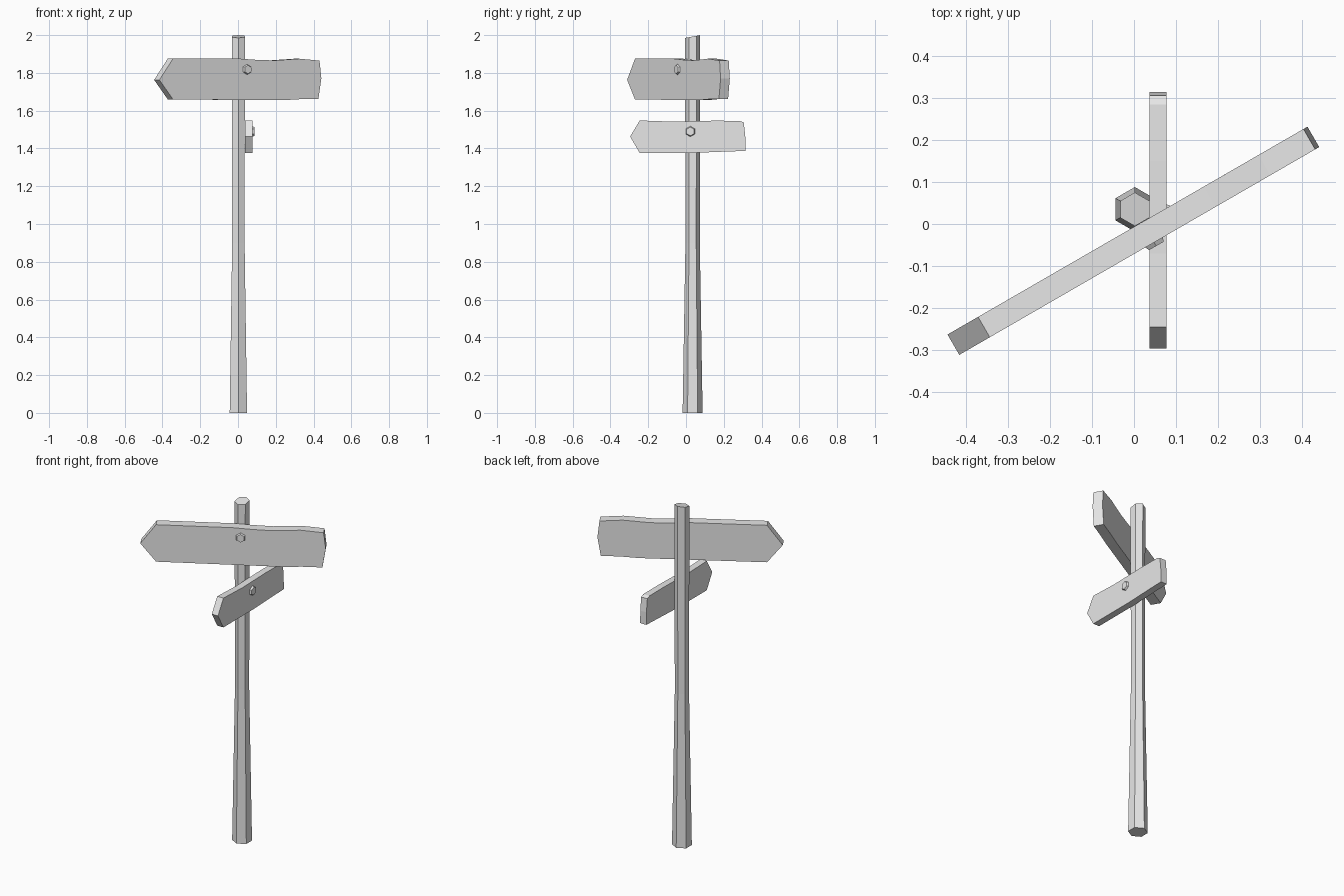
import bpy, bmesh, math
from mathutils import Matrix, Vector

cube = bpy.data.objects.get("Cube")
if cube:
    bpy.data.objects.remove(cube, do_unlink=True)

grey = bpy.data.materials.new("plain_grey")
grey.use_nodes = True
grey.diffuse_color = (0.8, 0.8, 0.8, 1)
grey.node_tree.nodes["Principled BSDF"].inputs["Base Color"].default_value = (0.8, 0.8, 0.8, 1)


def finish(name, bm, matrix=Matrix()):
    bmesh.ops.recalc_face_normals(bm, faces=bm.faces)
    mesh = bpy.data.meshes.new(name)
    bm.to_mesh(mesh)
    bm.free()
    mesh.materials.append(grey)
    obj = bpy.data.objects.new(name, mesh)
    obj.matrix_world = matrix
    bpy.context.collection.objects.link(obj)
    return obj


def board(name, outline, thickness, matrix):
    """Extrude an outline in local XZ, centred on local Y."""
    bm = bmesh.new()
    face = bm.faces.new([bm.verts.new((u, -thickness / 2, z)) for u, z in outline])
    ext = bmesh.ops.extrude_face_region(bm, geom=[face])
    moved = [v for v in ext["geom"] if isinstance(v, bmesh.types.BMVert)]
    bmesh.ops.translate(bm, verts=moved, vec=(0, thickness, 0))
    return finish(name, bm, matrix)


def bolt(name, matrix, u, z, thickness):
    """Bevelled hexagonal head on the board's local -Y face."""
    bm = bmesh.new()
    bmesh.ops.create_cone(bm, cap_ends=True, segments=6, radius1=0.029,
                          radius2=0.023, depth=0.012)
    place = Matrix.Translation((u, -thickness / 2 - 0.004, z)) @ Matrix.Rotation(math.pi / 2, 4, "X")
    return finish(name, bm, matrix @ place)


# Tapered six-sided post with a slanted top
bm = bmesh.new()
rings = []
for z, radius in ((0, 0.053), (0.9, 0.038), (2, 0.04)):
    ring = []
    for i in range(6):
        a = math.radians(90 + 60 * i)
        slant = 0.0075 * (math.sin(a) - 1) if z == 2 else 0
        ring.append(bm.verts.new((0.002 + radius * math.cos(a),
                                  0.035 + radius * math.sin(a), z + slant)))
    rings.append(ring)
for low, high in zip(rings, rings[1:]):
    for i in range(6):
        j = (i + 1) % 6
        bm.faces.new((low[i], low[j], high[j], high[i]))
bm.faces.new(rings[0])
bm.faces.new(rings[-1])
finish("post", bm)

# Large upper sign, turned across the front
upper = Matrix.Translation((-0.0015, -0.04, 0)) @ Matrix.Rotation(math.radians(30), 4, "Z")
upper_outline = [(-0.495, 1.763), (-0.411, 1.659), (0.27, 1.656), (0.37, 1.661),
                 (0.477, 1.661), (0.495, 1.77), (0.484, 1.865), (0.36, 1.875),
                 (0.21, 1.866), (0.1, 1.869), (0, 1.875), (-0.411, 1.876)]
board("upper_sign", upper_outline, 0.056, upper)
bolt("upper_bolt", upper, 0.041, 1.818, 0.056)

# Small lower sign, facing the model's left
lower = Matrix.Translation((0.057, 0, 0)) @ Matrix.Rotation(math.radians(90), 4, "Z")
lower_outline = [(-0.296, 1.463), (-0.245, 1.376), (0.05, 1.377), (0.2, 1.383),
                 (0.315, 1.387), (0.314, 1.46), (0.306, 1.537), (0.285, 1.546),
                 (0.15, 1.547), (-0.07, 1.542), (-0.245, 1.548)]
board("lower_sign", lower_outline, 0.04, lower)
bolt("lower_bolt", lower, 0.023, 1.49, 0.04)
